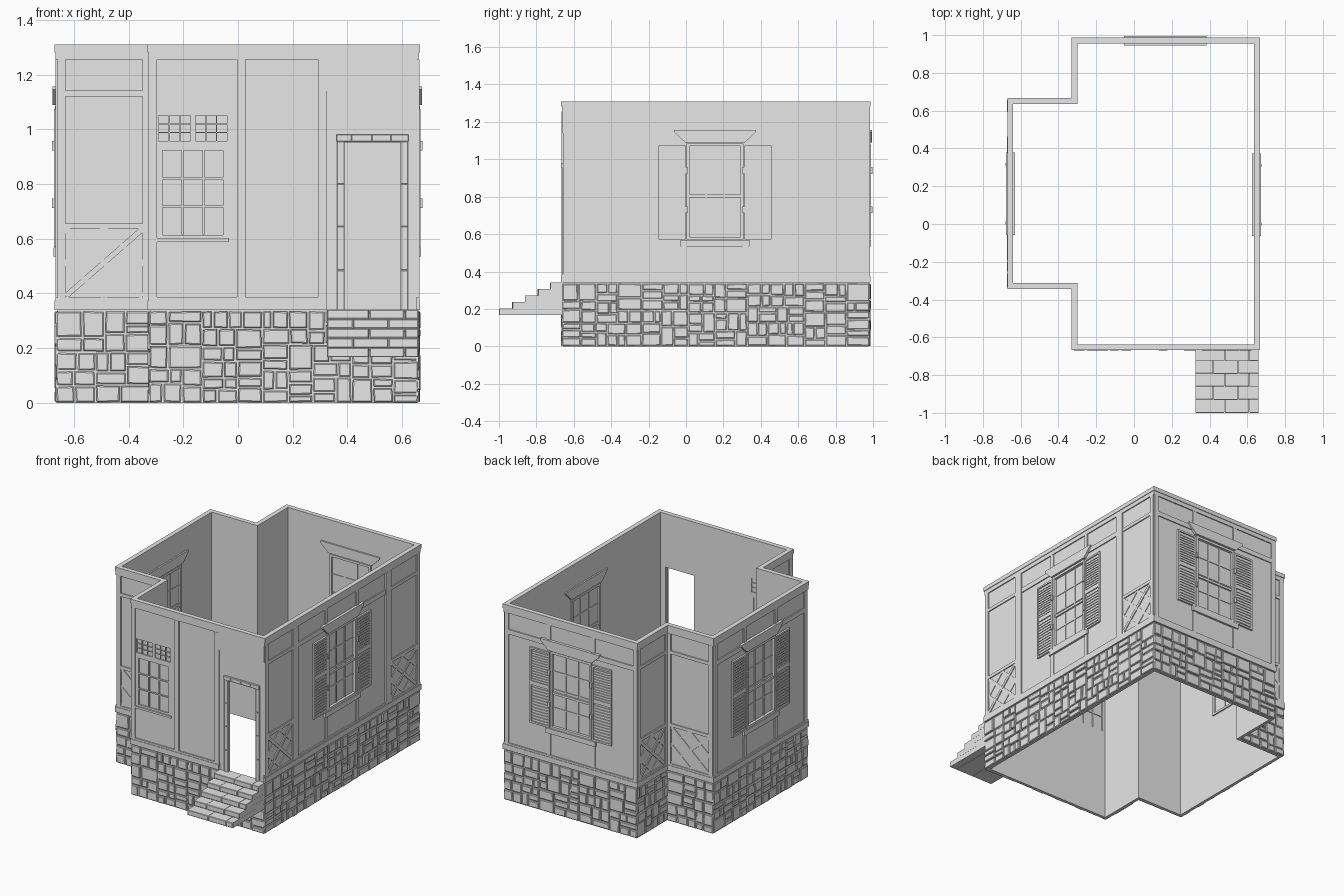
import bpy, bmesh, math, random
from mathutils import Vector

if "Cube" in bpy.data.objects:
    bpy.data.objects.remove(bpy.data.objects["Cube"])

random.seed(4)
grey = bpy.data.materials.new("plain_grey")
grey.diffuse_color = (0.8, 0.8, 0.8, 1)
grey.use_nodes = True
grey.node_tree.nodes["Principled BSDF"].inputs["Base Color"].default_value = grey.diffuse_color
parts = {}
T = 0.02  # wall thickness


class Wall:
    """Local wall frame: u along the wall, z up, d outward."""
    def __init__(self, a, b, start_ext, end_ext):
        self.a = Vector((*a, 0))
        v = Vector((*b, 0)) - self.a
        self.len = v.length
        self.u = v.normalized()
        self.n = Vector((self.u.y, -self.u.x, 0))
        self.convex = (start_ext, end_ext)

    def at(self, u, z, d):
        return self.a + self.u * u + self.n * d + Vector((0, 0, z))


def prism(name, w, pts, d0, d1, inset=0.0):
    """Extrude a (u, z) polygon from depth d0 to d1, optionally chamfered."""
    bm = parts.setdefault(name, bmesh.new())
    cu = sum(p[0] for p in pts) / len(pts)
    cz = sum(p[1] for p in pts) / len(pts)
    rings = [[bm.verts.new(w.at(u, z, d0)) for u, z in pts]]
    if inset:
        rings.append([bm.verts.new(w.at(u, z, d1 - inset * 0.7)) for u, z in pts])
    rings.append([bm.verts.new(w.at(u + math.copysign(inset, cu - u), z + math.copysign(inset, cz - z), d1))
                  for u, z in pts])
    n = len(pts)
    for lo, hi in zip(rings, rings[1:]):
        for i in range(n):
            j = (i + 1) % n
            bm.faces.new((lo[i], lo[j], hi[j], hi[i]))
    bm.faces.new(rings[0][::-1])
    bm.faces.new(rings[-1])


def box(name, w, u0, u1, z0, z1, d0, d1, inset=0.0):
    prism(name, w, [(u0, z0), (u1, z0), (u1, z1), (u0, z1)], d0, d1, inset)


def bar(name, w, p, q, width, d0, d1):
    p, q = Vector(p), Vector(q)
    s = (q - p).normalized() * width / 2
    s = Vector((-s.y, s.x))
    prism(name, w, [tuple(p - s), tuple(q - s), tuple(q + s), tuple(p + s)], d0, d1)


def frame(name, w, u0, u1, z0, z1, t, d0, d1):
    box(name, w, u0, u0 + t, z0, z1, d0, d1)
    box(name, w, u1 - t, u1, z0, z1, d0, d1)
    box(name, w, u0 + t, u1 - t, z0, z0 + t, d0, d1)
    box(name, w, u0 + t, u1 - t, z1 - t, z1, d0, d1)


def grid(name, w, u0, u1, z0, z1, cols, rows, t, d0, d1):
    for i in range(1, cols):
        u = u0 + (u1 - u0) * i / cols
        box(name, w, u - t / 2, u + t / 2, z0, z1, d0, d1)
    for i in range(1, rows):
        z = z0 + (z1 - z0) * i / rows
        box(name, w, u0, u1, z - t / 2, z + t / 2, d0, d1 - 0.001)


def run(name, w, z0, z1, d0, d1):
    """Strip along the whole wall, closing its corners."""
    e = [d1 if c else T for c in w.convex]
    box(name, w, -e[0], w.len + e[1], z0, z1, d0, d1)


def panel(w, u0, u1, hole=None):
    """Wall slab with an optional rectangular opening."""
    if not hole:
        return box("walls", w, u0, u1, 0, 1.29, -T, 0)
    a, b, z0, z1 = hole
    box("walls", w, u0, a, 0, 1.29, -T, 0)
    box("walls", w, b, u1, 0, 1.29, -T, 0)
    box("walls", w, a, b, 0, z0, -T, 0)
    box("walls", w, a, b, z1, 1.29, -T, 0)


def stones(w, u0, u1, z0, z1):
    """Split a rectangle at random into chamfered stones."""
    du, dz = u1 - u0, z1 - z0
    if (du > 0.13 or dz > 0.11 or (du * dz > 0.006 and random.random() < 0.6)) and max(du, dz) > 0.07:
        k = random.uniform(0.35, 0.65)
        if du > dz * random.uniform(1.0, 1.7):
            m = u0 + du * k
            stones(w, u0, m, z0, z1)
            stones(w, m, u1, z0, z1)
        else:
            m = z0 + dz * k
            stones(w, u0, u1, z0, m)
            stones(w, u0, u1, m, z1)
        return
    g = 0.002
    j = lambda: random.uniform(0, 0.003)
    prism("foundation_stones", w,
          [(u0 + g + j(), z0 + g + j()), (u1 - g - j(), z0 + g + j()),
           (u1 - g - j(), z1 - g - j()), (u0 + g + j(), z1 - g - j())],
          -0.004, random.uniform(0.004, 0.012), 0.004)


def lattice_bay(w, u0, u1):
    """Narrow bay: posts, rails and a crossed diamond brace."""
    box("timber_posts", w, u0, u0 + 0.03, 0.385, 1.255, 0, 0.008)
    box("timber_posts", w, u1 - 0.03, u1, 0.385, 1.255, 0, 0.008)
    a, b, z0, z1 = u0 + 0.03, u1 - 0.03, 0.39, 0.635
    box("timber_rails", w, a, b, 1.12, 1.142, 0, 0.007)
    box("timber_rails", w, a, b, z1, 0.656, 0, 0.007)
    m, mz = (a + b) / 2, (z0 + z1) / 2
    bar("lattice_braces", w, (a, z0), (b, z1), 0.02, 0, 0.006)
    bar("lattice_braces", w, (a, z1), (b, z0), 0.02, 0, 0.005)
    ring = [(m, z0), (b, mz), (m, z1), (a, mz)]
    for i in range(4):
        bar("lattice_braces", w, ring[i], ring[(i + 1) % 4], 0.018, 0, 0.004)


def window_bay(w, c):
    """Wide bay: sash window, shutters, head, sill and timbers, inside and out."""
    for s in (-1, 1):
        def mbox(name, a, b, *r):
            box(name, w, min(c + s * a, c + s * b), max(c + s * a, c + s * b), *r)
        mbox("timber_posts", 0.46, 0.49, 0.385, 1.255, 0, 0.008)
        mbox("timber_posts", 0.15, 0.178, 1.147, 1.255, 0, 0.006)
        mbox("timber_posts", 0.15, 0.178, 0.385, 0.535, 0, 0.006)
        # Louvred shutter
        lo, hi = sorted((c + s * 0.158, c + s * 0.302))
        frame("shutters", w, lo, hi, 0.57, 1.075, 0.012, 0, 0.012)
        box("shutters", w, lo, hi, 0.57, 1.075, 0, 0.004)
        box("shutters", w, lo, hi, 0.825, 0.852, 0, 0.011)
        for z0, z1 in ((0.59, 0.82), (0.857, 1.058)):
            for i in range(12):
                z = z0 + (z1 - z0) * i / 12
                box("shutter_louvres", w, lo + 0.012, hi - 0.012, z, z + 0.01, 0.003, 0.009)
        for z in (0.73, 0.94):
            mbox("hinges", 0.148, 0.162, z - 0.018, z + 0.018, 0, 0.02)
    box("timber_rails", w, c - 0.46, c + 0.46, 1.115, 1.147, 0, 0.007)
    head = [(c - 0.16, 1.09), (c + 0.16, 1.09), (c + 0.218, 1.145), (c + 0.218, 1.157),
            (c - 0.218, 1.157), (c - 0.218, 1.145)]
    box("window_sills", w, c - 0.185, c + 0.185, 0.535, 0.568, 0, 0.014)
    for d0, d1 in ((0, 0.018), (-T - 0.01, -T)):
        prism("window_heads", w, head, d0, d1)
    for d0, d1 in ((0, 0.01), (-T - 0.008, -T)):
        frame("window_casings", w, c - 0.152, c + 0.152, 0.57, 1.085, 0.015, d0, d1)
    box("window_panes", w, c - 0.14, c + 0.14, 0.58, 1.075, -0.014, -0.008)
    box("window_bars", w, c - 0.138, c + 0.138, 0.796, 0.812, -0.018, 0.002)
    grid("window_bars", w, c - 0.138, c + 0.138, 0.585, 1.07, 3, 4, 0.008, -0.018, -0.003)


# Footprint, anticlockwise; corners 4 and 7 turn inward
pts = [(-0.32, -0.657), (0.655, -0.657), (0.655, 0.976), (-0.32, 0.976),
       (-0.32, 0.655), (-0.66, 0.655), (-0.66, -0.333), (-0.32, -0.333)]
inward = (4, 7)
W = [Wall(pts[i], pts[(i + 1) % 8], i not in inward, (i + 1) % 8 not in inward) for i in range(8)]
front, right, back, back_side, bump_back, left, bump_front, front_side = W

# Stone base, bands and cornice on every wall
for w in W:
    e = [0.007 if c else 0 for c in w.convex]
    stones(w, -e[0], w.len + e[1], 0, 0.337)
    run("cornice", w, 1.255, 1.282, -0.002, 0.007)
    run("cornice", w, 1.282, 1.31, -T, 0.011)
for w in W[1:]:
    run("base_band", w, 0.34, 0.375, -0.002, 0.011)
    run("base_band", w, 0.375, 0.387, -0.002, 0.008)
for z0, z1, d in ((0.34, 0.375, 0.011), (0.375, 0.387, 0.008)):
    box("base_band", front, -d, 0.645, z0, z1, -0.002, d)

# Plain lattice bays and window bays
for w in (back_side, bump_back, bump_front, front_side):
    panel(w, 0 if w.convex[0] else -T, w.len if w.convex[1] else w.len + T)
    lattice_bay(w, 0, w.len)
for w, c in ((right, 0.812), (back, 0.49), (left, 0.495)):
    panel(w, 0, w.len, (c - 0.138, c + 0.138, 0.585, 1.07))
    window_bay(w, c)
lattice_bay(right, 0, 0.322)
lattice_bay(right, 1.302, right.len)

# Front wall: small window half and door half (u = x + 0.32)
panel(front, 0, 0.34, (0.03, 0.28, 0.6, 1.05))
panel(front, 0.34, front.len, (0.708, 0.916, 0.34, 0.952))
for u in (-0.008, 0.316, 0.613):
    box("timber_posts", front, u, u + 0.031, 0.387, 1.255, 0, 0.008)
box("window_panes", front, 0.03, 0.28, 0.6, 1.05, -0.014, -0.009)
for d0, d1 in ((-0.009, -0.001), (-T, -0.014)):
    frame("front_window_frame", front, 0.03, 0.28, 0.6, 0.937, 0.014, d0, d1)
    grid("front_window_frame", front, 0.04, 0.27, 0.616, 0.922, 3, 3, 0.008, d0, d1)
    box("front_window_frame", front, 0.03, 0.28, 0.935, 0.957, d0, d1)
    box("front_window_frame", front, 0.146, 0.164, 0.957, 1.05, d0, d1)
    for a in (0.03, 0.164):
        grid("front_window_frame", front, a, a + 0.116, 0.957, 1.05, 3, 3, 0.004, d0, d1)
box("window_sills", front, 0.023, 0.288, 0.588, 0.602, 0, 0.008)
box("timber_rails", front, 0.644, front.len, 1.14, 1.255, 0, 0.004)

# Brick door surround
jz = (0.34, 0.485, 0.645, 0.8, 0.955)
for z0, z1 in zip(jz, jz[1:]):
    box("door_surround", front, 0.682, 0.709, z0, z1, -0.005, 0.007, 0.002)
    box("door_surround", front, 0.915, 0.942, z0, z1, -0.005, 0.007, 0.002)
lu = (0.68, 0.735, 0.81, 0.88, 0.944)
for a, b in zip(lu, lu[1:]):
    box("door_surround", front, a, b, 0.955, 0.981, -0.005, 0.012, 0.002)

# Brick steps, staggered joints
for i in range(5):
    z = 0.167 + 0.035 * i
    cuts = (0.645, 0.74, 0.87, 0.981) if i % 2 else (0.645, 0.8, 0.93, 0.981)
    for a, b in zip(cuts, cuts[1:]):
        box("brick_steps", front, a + 0.001, b - 0.001, z, z + 0.0345, 0,
            0.343 - 0.068 * i - random.uniform(0, 0.005) * (i > 0), 0.003)

# Turn every part into an object
for name, bm in parts.items():
    bmesh.ops.recalc_face_normals(bm, faces=bm.faces)
    me = bpy.data.meshes.new(name)
    bm.to_mesh(me)
    bm.free()
    me.materials.append(grey)
    bpy.context.collection.objects.link(bpy.data.objects.new(name, me))
